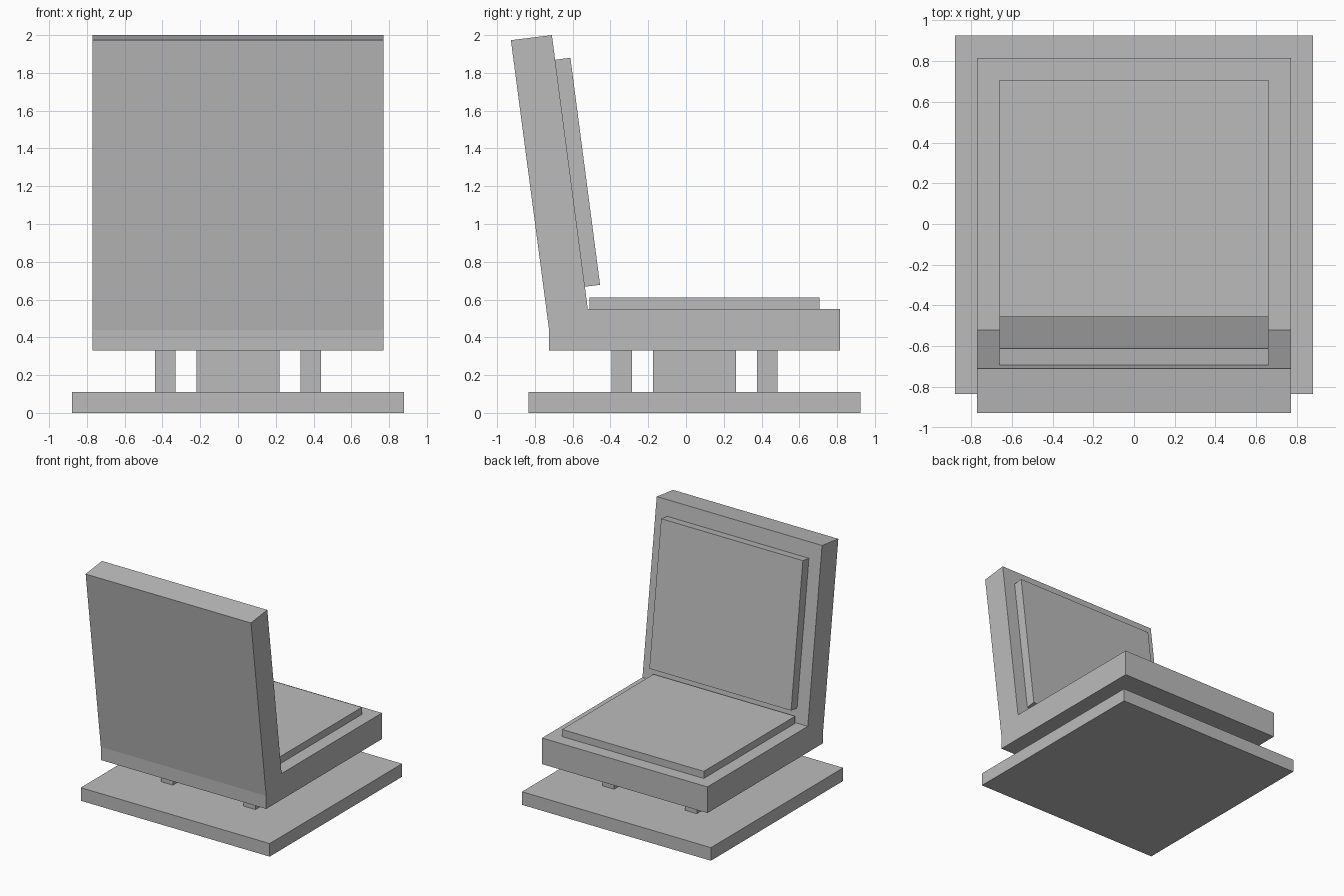
import bpy
import bmesh

cube = bpy.data.objects.get("Cube")
if cube:
    bpy.data.objects.remove(cube, do_unlink=True)

grey = bpy.data.materials.new("plain_grey")
grey.use_nodes = True
GREY = (0.5, 0.5, 0.5, 1)
grey.diffuse_color = GREY
grey.node_tree.nodes["Principled BSDF"].inputs["Base Color"].default_value = GREY


def extrude_profile(name, profile, half_width, x=0):
    """Extrude a side profile of (y, z) points across the width."""
    bm = bmesh.new()
    face = bm.faces.new([bm.verts.new((x - half_width, y, z)) for y, z in profile])
    result = bmesh.ops.extrude_face_region(bm, geom=[face])
    moved = [v for v in result["geom"] if isinstance(v, bmesh.types.BMVert)]
    bmesh.ops.translate(bm, verts=moved, vec=(2 * half_width, 0, 0))
    bmesh.ops.recalc_face_normals(bm, faces=bm.faces)
    mesh = bpy.data.meshes.new(name)
    bm.to_mesh(mesh)
    bm.free()
    mesh.materials.append(grey)
    obj = bpy.data.objects.new(name, mesh)
    bpy.context.collection.objects.link(obj)
    return obj


def block(name, half_width, y, half_depth, z0, z1, x=0):
    a, b = y - half_depth, y + half_depth
    return extrude_profile(name, [(a, z0), (b, z0), (b, z1), (a, z1)], half_width, x)


MID = 0.045  # depth centre of the base and seat

# Floor plate, central pillar and four legs
block("base_plate", 0.88, MID, 0.88, 0, 0.11)
block("central_pillar", 0.22, MID, 0.22, 0.11, 0.33)
for side, sx in (("left", 1), ("right", -1)):
    for end, sy in (("front", -1), ("rear", 1)):
        block(f"{end}_{side}_leg", 0.055, MID + sy * 0.385, 0.055, 0.11, 0.33, sx * 0.385)

# Seat with reclined backrest
extrude_profile("seat_and_backrest", [
    (-0.725, 0.33), (0.815, 0.33), (0.815, 0.55), (-0.52, 0.55),
    (-0.71, 2.0), (-0.927, 1.973), (-0.725, 0.44)], 0.77)

# Raised cushions
block("seat_cushion", 0.66, 0.098, 0.608, 0.54, 0.61)
extrude_profile("back_cushion", [
    (-0.545, 0.667), (-0.455, 0.678), (-0.612, 1.88), (-0.702, 1.868)], 0.66)
